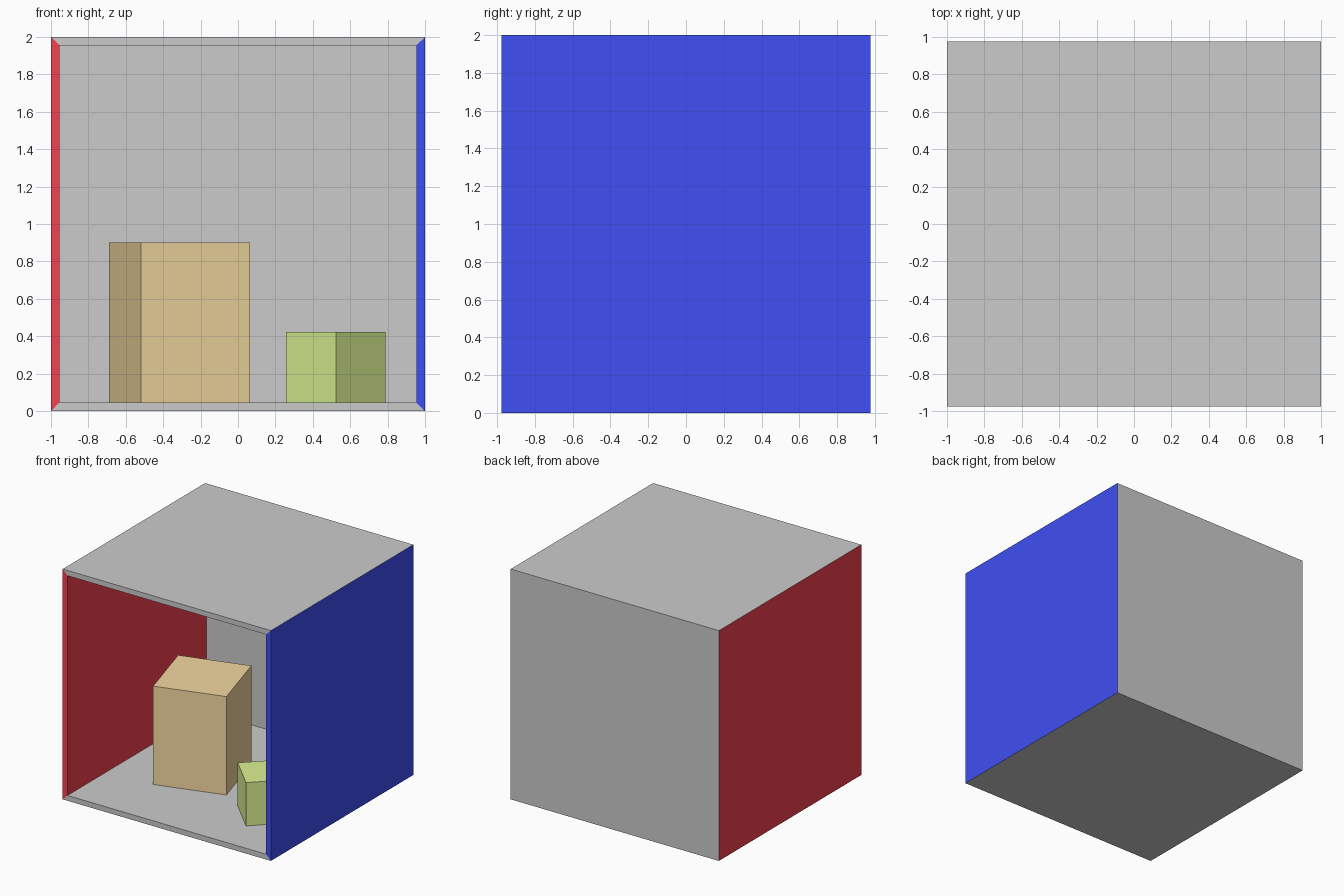
import bpy, bmesh, math

if "Cube" in bpy.data.objects:
    bpy.data.objects.remove(bpy.data.objects["Cube"])

T = 0.046            # wall thickness
DEPTH = 2 - T        # the front is open, so the room is one wall shallower


def material(name, rgb):
    m = bpy.data.materials.new(name)
    m.diffuse_color = (*rgb, 1)
    m.use_nodes = True
    m.node_tree.nodes["Principled BSDF"].inputs["Base Color"].default_value = m.diffuse_color
    return m


def box(name, size, location, angle=0):
    bpy.ops.mesh.primitive_cube_add(size=1, location=location)
    ob = bpy.context.object
    ob.name = name
    ob.scale = size
    bpy.ops.object.transform_apply(location=False, rotation=False, scale=True)
    ob.rotation_euler.z = math.radians(angle)
    return ob


# Room shell: box without its front face, thickened inward with mitred rims
room = box("room_shell", (2, DEPTH, 2), (0, 0, 1))
for m in (material("plain_grey", (0.8, 0.8, 0.8)),
          material("red", (0.92, 0.05, 0.08)),
          material("blue", (0.05, 0.08, 0.9))):
    room.data.materials.append(m)

bm = bmesh.new()
bm.from_mesh(room.data)
front = [f for f in bm.faces if f.normal.y < -0.5]
bmesh.ops.delete(bm, geom=front, context='FACES')
for f in bm.faces:
    # left wall red, right wall blue, the rest grey
    f.material_index = 1 if f.normal.x < -0.5 else 2 if f.normal.x > 0.5 else 0
bm.to_mesh(room.data)
bm.free()

solid = room.modifiers.new("thickness", 'SOLIDIFY')
solid.thickness = T
solid.offset = -1
solid.use_even_offset = True

# Turned blocks standing on the floor
blocks = [
    ("tall_block", 0.609, 0.854, -0.312, -0.045, 16.2, (0.89, 0.69, 0.35)),
    ("small_block", 0.377, 0.376, 0.523, -0.37, 45, (0.715, 0.89, 0.29)),
]
for name, side, height, x, y, angle, rgb in blocks:
    ob = box(name, (side, side, height), (x, y, T + height / 2), angle)
    ob.data.materials.append(material(name + "_colour", rgb))
